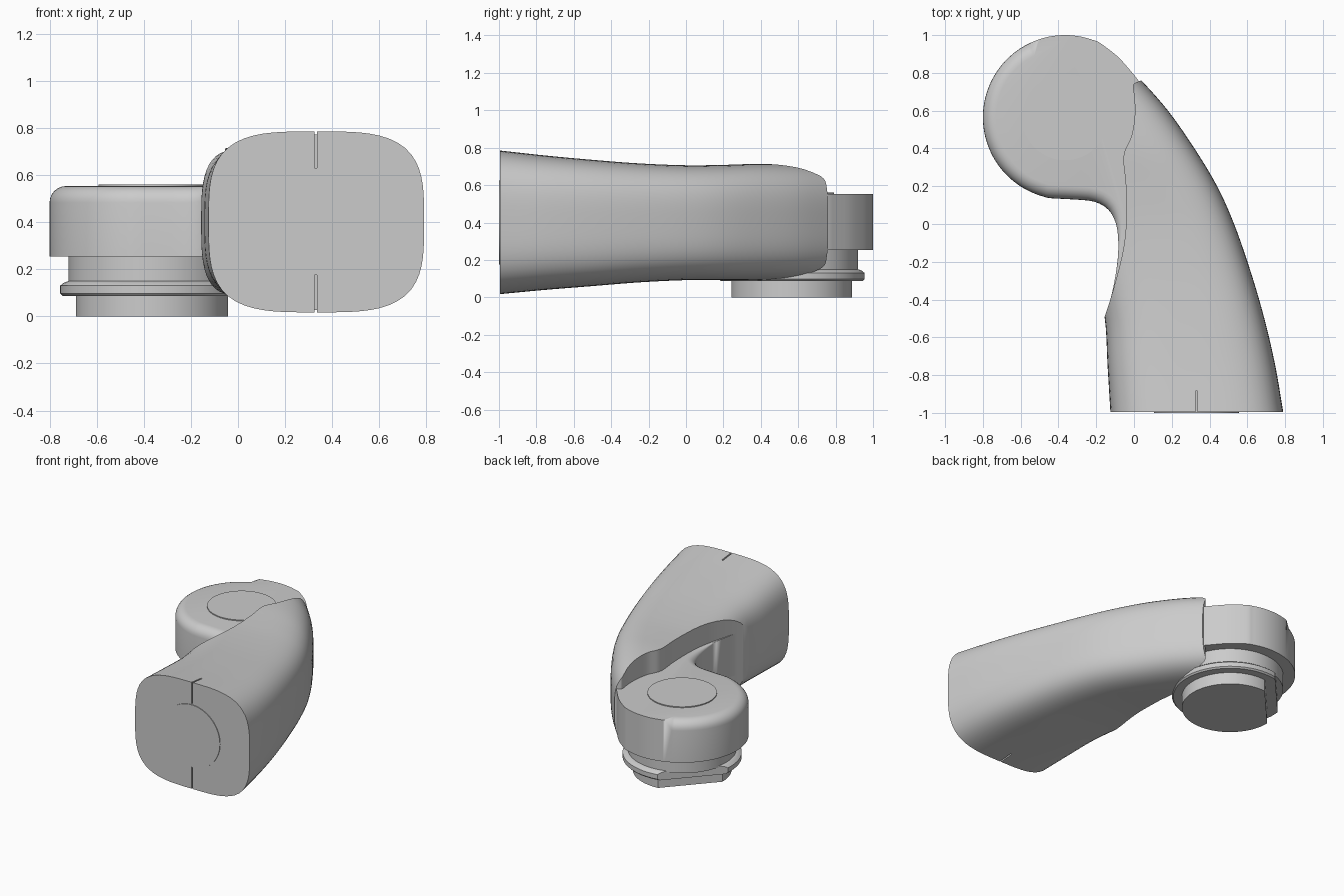
import bpy, bmesh
from math import sin, cos, pi, radians
from mathutils import Vector

if "Cube" in bpy.data.objects:
    bpy.data.objects.remove(bpy.data.objects["Cube"])

CX, CY = -0.365, 0.565          # pivot head centre


def spline(pts, n=6):
    """Catmull-Rom curve through tuples of any length."""
    P = [Vector(p) for p in pts]
    P = [2 * P[0] - P[1]] + P + [2 * P[-1] - P[-2]]
    out = []
    for i in range(1, len(P) - 2):
        a, b, c, d = P[i - 1:i + 3]
        for k in range(n):
            t = k / n
            out.append(0.5 * (2 * b + (c - a) * t + (2 * a - 5 * b + 4 * c - d) * t * t
                              + (3 * b - a - 3 * c + d) * t ** 3))
    return out + [P[-2]]


def make(name, bm):
    bmesh.ops.remove_doubles(bm, verts=bm.verts, dist=1e-5)
    bmesh.ops.recalc_face_normals(bm, faces=bm.faces)
    me = bpy.data.meshes.new(name)
    bm.to_mesh(me)
    bm.free()
    ob = bpy.data.objects.new(name, me)
    bpy.context.collection.objects.link(ob)
    return ob


def loft(name, rings):
    bm = bmesh.new()
    R = [[bm.verts.new(p) for p in r] for r in rings]
    n = len(R[0])
    for a, b in zip(R, R[1:]):
        for i in range(n):
            j = (i + 1) % n
            bm.faces.new((a[i], a[j], b[j], b[i]))
    bm.faces.new(R[0])
    bm.faces.new(R[-1])
    return make(name, bm)


def lathe(name, profile, flat=None):
    """Revolved part on the pivot axis, optionally with a flat on its outer back-left side."""
    bm = bmesh.new()
    vs = [bm.verts.new((CX + r, CY, z)) for r, z in profile]
    es = [bm.edges.new(e) for e in zip(vs, vs[1:])]
    bmesh.ops.spin(bm, geom=vs + es, cent=(CX, CY, 0), axis=(0, 0, 1),
                   angle=2 * pi, steps=96, use_duplicate=False)
    bmesh.ops.remove_doubles(bm, verts=bm.verts, dist=1e-5)
    if flat:
        no = Vector((-0.74, 0.67, 0)).normalized()
        cut = bmesh.ops.bisect_plane(bm, geom=bm.verts[:] + bm.edges[:] + bm.faces[:],
                                     plane_co=Vector((CX, CY, 0)) + no * flat,
                                     plane_no=no, clear_outer=True)
        edges = [e for e in cut['geom_cut'] if isinstance(e, bmesh.types.BMEdge)]
        bmesh.ops.holes_fill(bm, edges=edges, sides=0)
    return make(name, bm)


def activate(ob):
    bpy.ops.object.select_all(action='DESELECT')
    ob.select_set(True)
    bpy.context.view_layer.objects.active = ob


def cut(ob, cutter):
    m = ob.modifiers.new("cut", 'BOOLEAN')
    m.operation, m.solver, m.object = 'DIFFERENCE', 'EXACT', cutter
    activate(ob)
    bpy.ops.object.modifier_apply(modifier=m.name)
    bpy.data.objects.remove(cutter)


def box(name, x0, x1, y0, y1, z0, z1):
    sq = [(x0, y0), (x1, y0), (x1, y1), (x0, y1)]
    return loft(name, [[(x, y, z) for x, y in sq] for z in (z0, z1)])


# Arm: rounded sections (y, left, right, bottom, top) bending towards the head
stations = [(-0.995, -0.125, 0.79, 0.017, 0.785), (-0.75, -0.14, 0.748, 0.04, 0.758),
            (-0.5, -0.155, 0.69, 0.06, 0.735), (-0.25, -0.21, 0.617, 0.08, 0.716),
            (0, -0.30, 0.53, 0.092, 0.706), (0.2, -0.43, 0.44, 0.093, 0.708),
            (0.4, -0.57, 0.32, 0.093, 0.714), (0.6, -0.73, 0.18, 0.095, 0.71),
            (0.77, -0.89, 0.03, 0.10, 0.70), (0.9, -1.02, -0.10, 0.10, 0.70)]


def section(y, l, r, b, t, n=80):
    pts = []
    for k in range(n):
        c, s = cos(2 * pi * k / n), sin(2 * pi * k / n)
        q = (abs(c) ** 3.5 + abs(s) ** 3.5) ** (-1 / 3.5)
        pts.append(((l + r) / 2 + (r - l) / 2 * c * q, y, (b + t) / 2 + (t - b) / 2 * s * q))
    return pts


arm = loft("arm", [section(*s) for s in spline(stations, 5)])

# Scoop that clears the arm around the head
edge = spline([(-0.19, -0.56), (-0.155, -0.49), (-0.105, -0.33), (-0.06, -0.15), (-0.042, 0),
               (-0.043, 0.2), (-0.055, 0.36), (-0.015, 0.46), (0.003, 0.56), (0.003, 0.66),
               (-0.005, 0.735), (0.03, 0.757)])
edge = [tuple(p) for p in edge] + [(0.3, 0.86), (0.3, 1.3), (-1.5, 1.3), (-1.5, -0.56)]
cut(arm, loft("scoop_cutter", [[(x, y, z) for x, y in edge] for z in (-0.2, 1)]))

# Narrow slots in the end of the arm
for z0, z1 in ((0.63, 0.9), (-0.1, 0.175)):
    cut(arm, box("slot_cutter", 0.325, 0.335, -1.1, -0.885, z0, z1))

# Round pad on the end face
pad = loft("end_pad", [[(0.33 + 0.225 * cos(2 * pi * k / 64), y, 0.4 + 0.225 * sin(2 * pi * k / 64))
                        for k in range(64)] for y in (-1.0, -0.98)])

# Head plate outline (x, y, top fillet radius), joined into the arm
outer = [(0.02, 0.765, 0), (-0.03, 0.825, 0), (-0.09, 0.89, 0)]
disc = [(CX + 0.435 * cos(radians(a)), CY + 0.435 * sin(radians(a)), 0) for a in range(65, 115, 5)]
rim = [(CX + 0.435 * cos(radians(a)), CY + 0.435 * sin(radians(a)), 0.07) for a in range(116, 264, 6)]
web = [(-0.32, 0.13, 0.07), (-0.21, 0.118, 0.07), (-0.135, 0.075, 0.06), (-0.095, 0, 0.04),
       (-0.083, -0.1, 0.02), (-0.09, -0.22, 0), (-0.115, -0.36, 0), (-0.142, -0.46, 0)]
outline = [(p.x, p.y, f) for seg, f0 in ((outer + disc, 0), (rim + web, 1))
           for p in spline(seg, 3) for f in (max(p.z, 0) * f0,)]
outline += [(0.1, -0.4, 0), (0.38, 0.1, 0), (0.22, 0.4, 0), (0.09, 0.62, 0)]


def plate_ring(inset, z):
    """Offset of the outline; inset and z drop scale with each point's fillet."""
    ring, n = [], len(outline)
    for i, (x, y, f) in enumerate(outline):
        a, b = outline[i - 1], outline[(i + 1) % n]
        t = Vector((b[0] - a[0], b[1] - a[1])).normalized()
        ring.append((x - t.y * f * inset, y + t.x * f * inset, 0.553 - f * z))
    return ring


rings = [[(x, y, 0.253) for x, y, f in outline]]
rings += [plate_ring(1 - cos(a), 1 - sin(a)) for a in [k * pi / 12 for k in range(7)]]
plate = loft("head_plate", rings)

# Pivot stack below and the button above the head
parts = [arm, pad, plate,
         lathe("base_disc", [(0, 0), (0.323, 0), (0.323, 0.1), (0, 0.1)], 0.24),
         lathe("flange", [(0, 0.087), (0.38, 0.087), (0.39, 0.097), (0.39, 0.13),
                          (0.375, 0.142), (0.355, 0.15), (0, 0.15)], 0.31),
         lathe("neck", [(0, 0.14), (0.355, 0.14), (0.355, 0.27), (0, 0.27)]),
         lathe("head_button", [(0, 0.54), (0.227, 0.54), (0.227, 0.56), (0, 0.56)])]

for ob in parts:
    activate(ob)
    bpy.ops.object.shade_smooth_by_angle(angle=radians(32))
